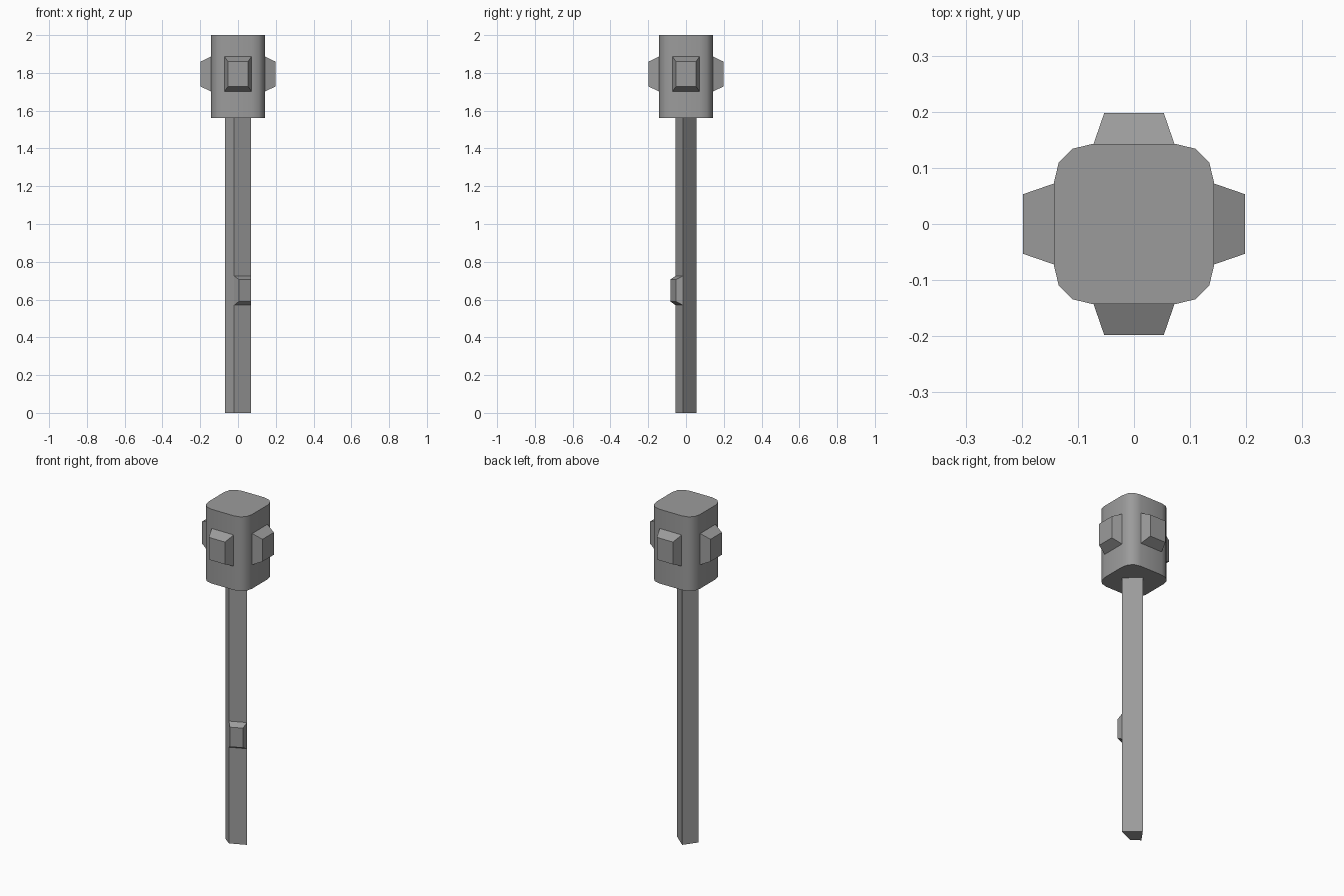
import bpy, bmesh, math
from mathutils import Vector

cube = bpy.data.objects.get("Cube")
if cube:
    bpy.data.objects.remove(cube, do_unlink=True)

grey = bpy.data.materials.new("mid grey")
grey.use_nodes = True
colour = (0.33, 0.33, 0.33, 1)
grey.diffuse_color = colour
grey.node_tree.nodes["Principled BSDF"].inputs["Base Color"].default_value = colour


def loft(name, lower, upper):
    """Closed solid between two matching rings of points."""
    bm = bmesh.new()
    a = [bm.verts.new(p) for p in lower]
    b = [bm.verts.new(p) for p in upper]
    n = len(a)
    bm.faces.new(a[::-1])
    bm.faces.new(b)
    for i in range(n):
        j = (i + 1) % n
        bm.faces.new((a[i], a[j], b[j], b[i]))
    bmesh.ops.recalc_face_normals(bm, faces=bm.faces)
    mesh = bpy.data.meshes.new(name)
    bm.to_mesh(mesh)
    bm.free()
    mesh.materials.append(grey)
    obj = bpy.data.objects.new(name, mesh)
    bpy.context.collection.objects.link(obj)
    return obj


def prism(name, outline, z0, z1):
    return loft(name, [(x, y, z0) for x, y in outline], [(x, y, z1) for x, y in outline])


def panel(a, b, z0, z1):
    """Upright rectangle between two plan points."""
    return [(*a, z0), (*b, z0), (*b, z1), (*a, z1)]


# Four-sided irregular post
front, right, back, left = (-0.02, -0.056), (0.07, -0.016), (-0.014, 0.056), (-0.068, -0.02)
prism("post", [front, right, back, left], 0, 1.6)

# Rounded square head, one corner repeated around the axis
corner = [(0.143, 0.073), (0.134, 0.11), (0.11, 0.134), (0.073, 0.143)]
outline = []
for k in range(4):
    for x, y in corner:
        for _ in range(k):
            x, y = -y, x
        outline.append((x, y))
head = prism("head", outline, 1.56, 2.0)
bpy.context.view_layer.objects.active = head
head.select_set(True)
bpy.ops.object.shade_smooth_by_angle(angle=math.radians(35))
head.select_set(False)

# Tapered lamp block on each side of the head
for k, side in enumerate(("front", "left", "back", "right")):
    block = loft(side + "_lamp_block",
                 panel((-0.073, -0.14), (0.073, -0.14), 1.70, 1.888),
                 panel((-0.053, -0.198), (0.053, -0.198), 1.728, 1.86))
    block.rotation_euler.z = k * math.pi / 2

# Push button box on the post
loft("button_box", panel(front, right, 0.57, 0.725),
     panel((0.004, -0.083), (0.07, -0.053), 0.59, 0.706))
